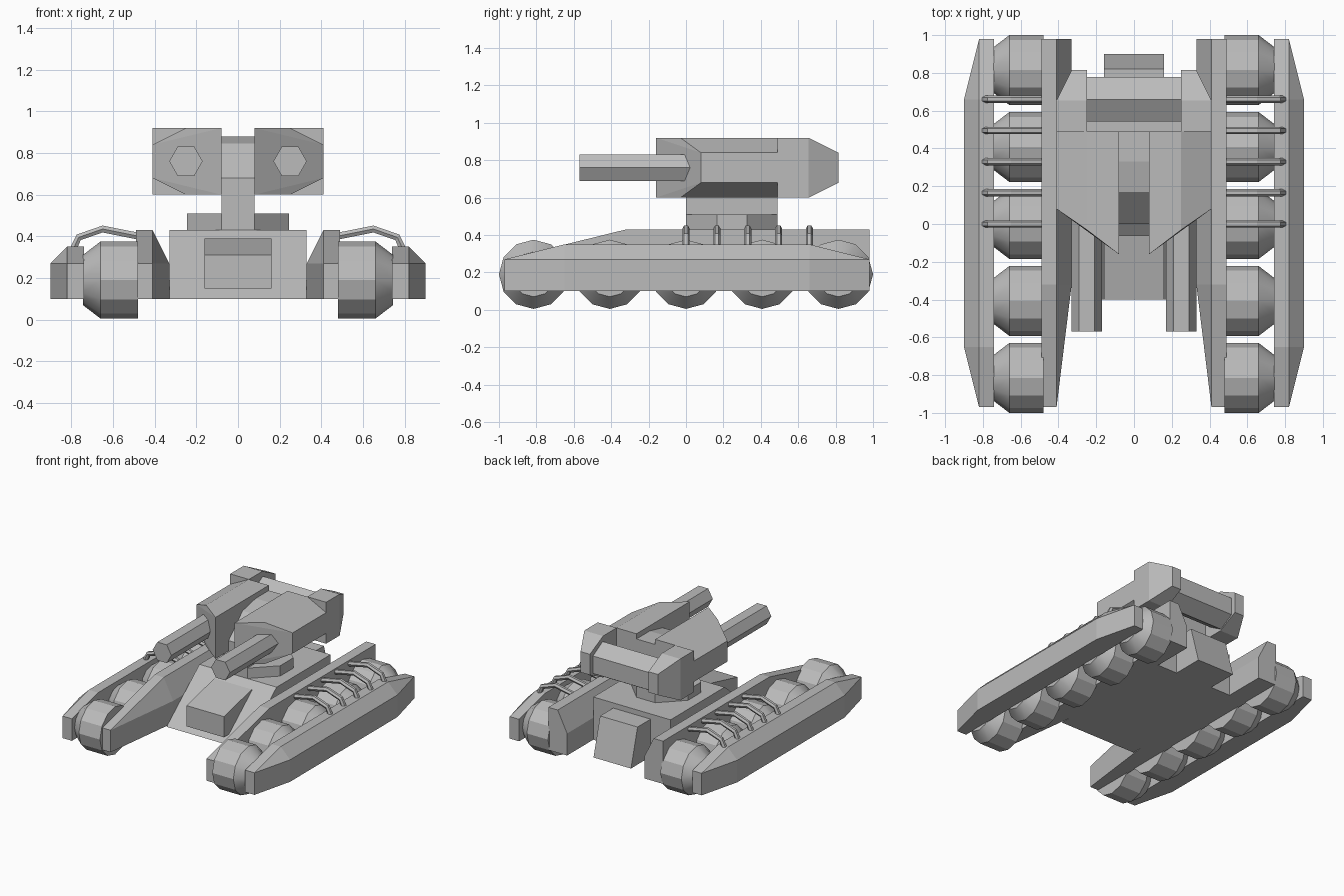
import bpy, bmesh, math
from mathutils import Vector

cube = bpy.data.objects.get("Cube")
if cube:
    bpy.data.objects.remove(cube)

grey = bpy.data.materials.new("plain_grey")
grey.use_nodes = True
grey.diffuse_color = (0.5, 0.5, 0.5, 1)
grey.node_tree.nodes["Principled BSDF"].inputs["Base Color"].default_value = (0.5, 0.5, 0.5, 1)


def finish(name, bm, mirror=False):
    bmesh.ops.recalc_face_normals(bm, faces=bm.faces)
    mesh = bpy.data.meshes.new(name)
    bm.to_mesh(mesh)
    bm.free()
    mesh.materials.append(grey)
    ob = bpy.data.objects.new(name, mesh)
    bpy.context.collection.objects.link(ob)
    if mirror:
        ob.modifiers.new("Mirror", 'MIRROR')
    return ob


def solid(name, points, mirror=False):
    """Convex solid wrapped around its corner points."""
    bm = bmesh.new()
    for p in points:
        bm.verts.new(p)
    res = bmesh.ops.convex_hull(bm, input=bm.verts)
    loose = [g for g in res["geom_interior"] if isinstance(g, bmesh.types.BMVert)]
    bmesh.ops.delete(bm, geom=loose, context='VERTS')
    bmesh.ops.dissolve_limit(bm, angle_limit=0.02, verts=bm.verts, edges=bm.edges)
    return finish(name, bm, mirror)


def prism_x(name, half, profile):
    """Extrude a (y, z) profile across the width."""
    return solid(name, [(x, y, z) for x in (-half, half) for y, z in profile])


def loft(name, rings, mirror=False):
    """Skin a row of rings and cap both ends."""
    bm = bmesh.new()
    rows = [[bm.verts.new(p) for p in r] for r in rings]
    n = len(rows[0])
    for a, b in zip(rows, rows[1:]):
        for i in range(n):
            j = (i + 1) % n
            bm.faces.new((a[i], a[j], b[j], b[i]))
    bm.faces.new(rows[0])
    bm.faces.new(rows[-1])
    return finish(name, bm, mirror)


def circle(n, ry, rz, start=0.0):
    return [(ry * math.cos(start + math.tau * i / n), rz * math.sin(start + math.tau * i / n))
            for i in range(n)]


# Hull: wedge body, nose block and sloped rear block
prism_x("hull", 0.33, [(-0.40, 0.10), (0.66, 0.10), (0.66, 0.43), (0.0, 0.43)])
prism_x("hull_nose", 0.16, [(-0.40, 0.15), (-0.40, 0.31), (-0.06, 0.39), (-0.06, 0.15)])
prism_x("rear_block", 0.16, [(0.60, 0.10), (0.90, 0.10), (0.82, 0.39), (0.60, 0.39)])

# Outer rails
plan = [(0.74, -0.97), (0.82, -0.97), (0.90, -0.65), (0.90, 0.66), (0.82, 0.98), (0.74, 0.98)]
solid("outer_rails", [(x, y, z) for x, y in plan for z in (0.10, 0.27)] +
      [(x, y, 0.35) for x in (0.74, 0.82) for y in (-0.65, 0.66)], True)

# Inner rails
plan = [(0.49, -0.97), (0.41, -0.97), (0.33, -0.32), (0.33, 0.98), (0.49, 0.98)]
solid("inner_rails", [(x, y, z) for x, y in plan for z in (0.10, 0.27)] +
      [(x, y, 0.43) for x in (0.41, 0.49) for y in (-0.32, 0.98)], True)

# Wheels, bevelled on the outer side
for k in range(5):
    cy = -0.815 + 0.4075 * k
    rings = [[(x, cy + a, 0.19 + b) for a, b in circle(12, r, r)]
             for x, r in ((0.48, 0.185), (0.66, 0.185), (0.745, 0.12))]
    wheel = loft(f"wheel_pair_{k + 1}", rings, True)
    bpy.ops.object.select_all(action='DESELECT')
    wheel.select_set(True)
    bpy.context.view_layer.objects.active = wheel
    bpy.ops.object.shade_smooth_by_angle(angle=math.radians(25))

# Bent struts over the wheels
path = [(0.45, 0.395), (0.65, 0.435), (0.765, 0.395), (0.795, 0.33)]
for k in range(5):
    cy = 0.165 * k
    rings = []
    for i, p in enumerate(path):
        before, after = Vector(path[max(i - 1, 0)]), Vector(path[min(i + 1, 3)])
        t = (after - before).normalized()
        rings.append([(p[0] - t.y * b, cy + a, p[1] + t.x * b)
                      for a, b in circle(6, 0.019, 0.019)])
    loft(f"strut_pair_{k + 1}", rings, True)

# Turret ring, neck and centre block
solid("turret_ring", [(sx * a, 0.245 + sy * b, z) for a, b in ((0.245, 0.08), (0.08, 0.245))
                      for sx in (-1, 1) for sy in (-1, 1) for z in (0.43, 0.51)])
prism_x("turret_neck", 0.08, [(0, 0.51), (0.49, 0.51), (0.49, 0.60), (0, 0.60)])
prism_x("turret_centre", 0.08, [(0, 0.60), (0, 0.68), (0.17, 0.845), (0.33, 0.88),
                                (0.49, 0.88), (0.49, 0.60)])

# Gun pods with bevelled outer edges, and their full-height rear ends
solid("gun_pods", [(x, y, z) for x, y in ((0.08, -0.16), (0.25, -0.03), (0.25, 0.49), (0.08, 0.49))
                   for z in (0.60, 0.92)] +
      [(0.41, y, z) for y in (0.08, 0.49) for z in (0.68, 0.84)], True)
solid("pod_rear_ends", [(x, y, z) for x in (0.25, 0.41) for y in (0.49, 0.655) for z in (0.60, 0.92)] +
      [(x, 0.815, z) for x in (0.25, 0.33) for z in (0.68, 0.84)], True)

# Six-sided barrels and cross drum
loft("barrels", [[(0.25 + a, y, 0.76 + b) for a, b in circle(6, 0.08, 0.081)]
                 for y in (-0.57, 0.10)], True)
loft("cross_drum", [[(x, 0.66 + a, 0.745 + b) for a, b in circle(6, 0.135, 0.135, math.pi / 2)]
                    for x in (-0.26, 0.26)])
